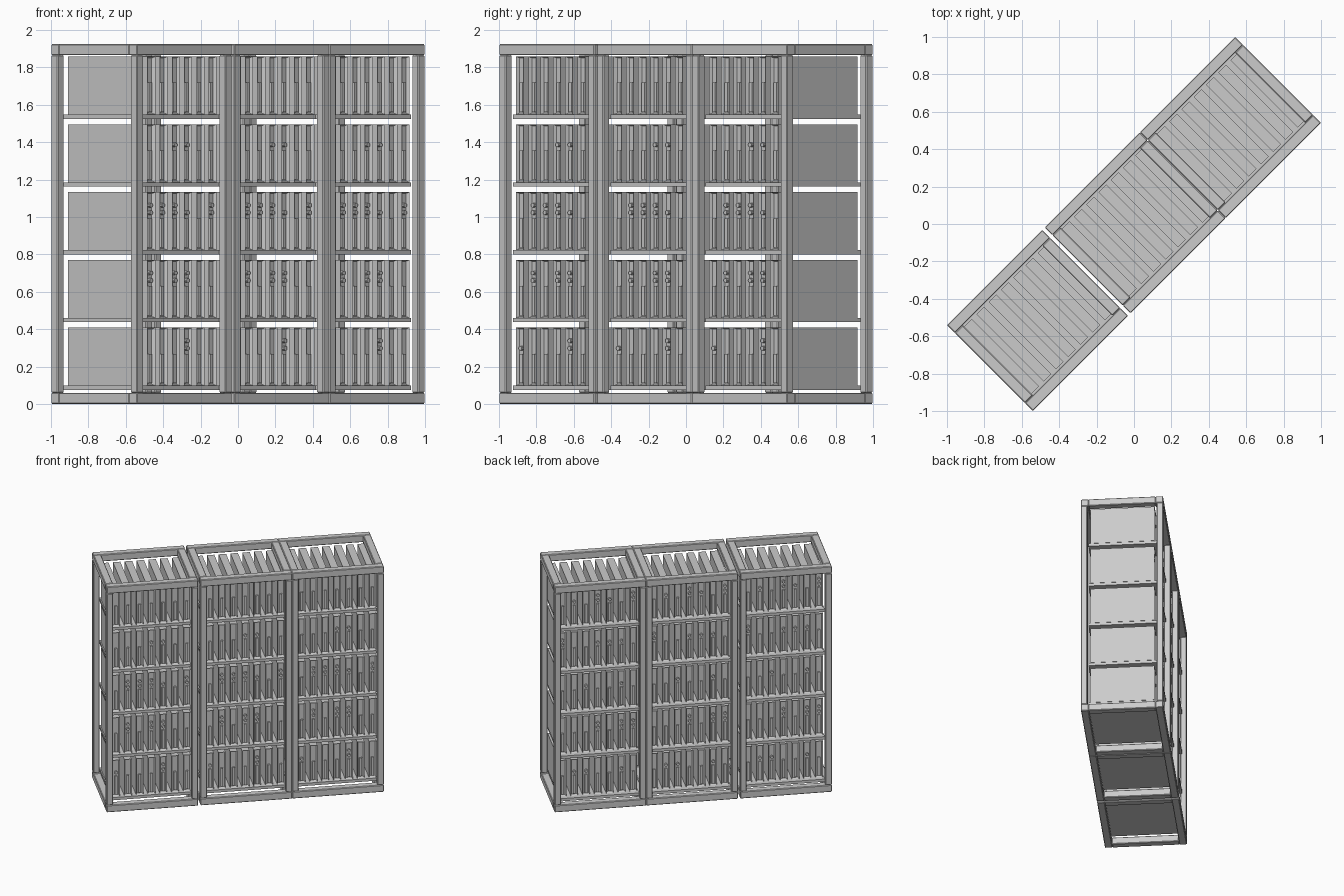
import bpy, bmesh, math, random
from mathutils import Matrix, Vector

if "Cube" in bpy.data.objects:
    bpy.data.objects.remove(bpy.data.objects["Cube"], do_unlink=True)

random.seed(4)
grey = bpy.data.materials.new("plain grey metal")
grey.use_nodes = True
colour = (0.6, 0.6, 0.6, 1)
grey.diffuse_color = colour
grey.node_tree.nodes["Principled BSDF"].inputs["Base Color"].default_value = colour

W, D, H = 0.72, 0.65, 1.925      # rack width, depth, height
RAIL, POST = 0.06, 0.05
PITCH, BLADE_W, BLADE_D, BLADE_H = 0.0927, 0.058, 0.51, 0.31
SHELF_Z = [0.075 + 0.3625 * i for i in range(5)]
SHELF_T = 0.023
TURN = Matrix.Rotation(math.radians(45), 4, 'Z')


def box(bm, lo, hi):
    lo, hi = Vector(lo), Vector(hi)
    m = Matrix.Translation((lo + hi) / 2) @ Matrix.Diagonal((*(hi - lo), 1))
    return bmesh.ops.create_cube(bm, size=1, matrix=m)["verts"]


def finish(bm, name):
    me = bpy.data.meshes.new(name)
    bm.to_mesh(me)
    bm.free()
    me.materials.append(grey)
    return me


def place(me, name, u, bevel=0):
    ob = bpy.data.objects.new(name, me)
    bpy.context.scene.collection.objects.link(ob)
    ob.matrix_world = TURN @ Matrix.Translation((u, 0, 0))
    if bevel:
        mod = ob.modifiers.new("soft_edges", 'BEVEL')
        mod.width, mod.segments = bevel, 1
    return ob


def frame_mesh():
    bm = bmesh.new()
    x, y = W / 2, D / 2
    # Corner posts
    for sx in (-1, 1):
        for sy in (-1, 1):
            cx, cy = sx * (x - POST / 2), sy * (y - POST / 2)
            h = POST / 2
            box(bm, (cx - h, cy - h, RAIL), (cx + h, cy + h, H - RAIL))
    # Bottom and top rings of rails
    for z in (0, H - RAIL):
        for s in (-1, 1):
            cy, cx, h = s * (y - RAIL / 2), s * (x - RAIL / 2), RAIL / 2
            box(bm, (-x, cy - h, z), (x, cy + h, z + RAIL))
            box(bm, (cx - h, RAIL - y, z), (cx + h, y - RAIL, z + RAIL))
    return finish(bm, "rack_frame")


def shelves_mesh():
    bm = bmesh.new()
    for z in SHELF_Z:
        box(bm, (POST - W / 2, -0.27, z), (W / 2 - POST, 0.29, z + SHELF_T))
    return finish(bm, "shelves")


def blades_mesh():
    bm = bmesh.new()
    for z0 in SHELF_Z:
        z = z0 + SHELF_T
        for i in range(7):
            c, h, d = (i - 3) * PITCH + 0.006, BLADE_W / 2, BLADE_D / 2
            verts = box(bm, (c - h, -d, z), (c + h, d, z + BLADE_H))
            # Sunken slot in the front and back face
            ends = [f for f in {f for v in verts for f in v.link_faces}
                    if abs(f.calc_center_median().y) > d - 0.01]
            bm.normal_update()
            bmesh.ops.inset_individual(bm, faces=ends, thickness=0.011)
            bmesh.ops.translate(bm, vec=(0, 0.02, 0),
                                verts=[v for f in ends if f.normal.y < 0 for v in f.verts])
            bmesh.ops.translate(bm, vec=(0, -0.02, 0),
                                verts=[v for f in ends if f.normal.y > 0 for v in f.verts])
            # Raised drive cover in the lower half, both ends
            for s in (-1, 1):
                a, b = sorted((s * (d - 0.022), s * (d - 0.008)))
                box(bm, (c - 0.01, a, z + 0.014), (c + 0.01, b, z + 0.17))
                # Indicator buttons on some blades
                if random.random() < 0.3:
                    for dz in random.choice(((0.2,), (0.2, 0.24))):
                        m = (Matrix.Translation((c, s * (d - 0.012), z + dz))
                             @ Matrix.Rotation(math.pi / 2, 4, 'X'))
                        bmesh.ops.create_cone(bm, cap_ends=True, segments=10, radius1=0.012,
                                              radius2=0.012, depth=0.02, matrix=m)
    return finish(bm, "server_blades")


frame, shelves, blades = frame_mesh(), shelves_mesh(), blades_mesh()
for name, u in (("left_end", -0.729), ("middle", 0.009), ("right_end", 0.729)):
    place(frame, name + "_rack_frame", u, 0.005)
    place(shelves, name + "_shelves", u)
    place(blades, name + "_server_blades", u)
